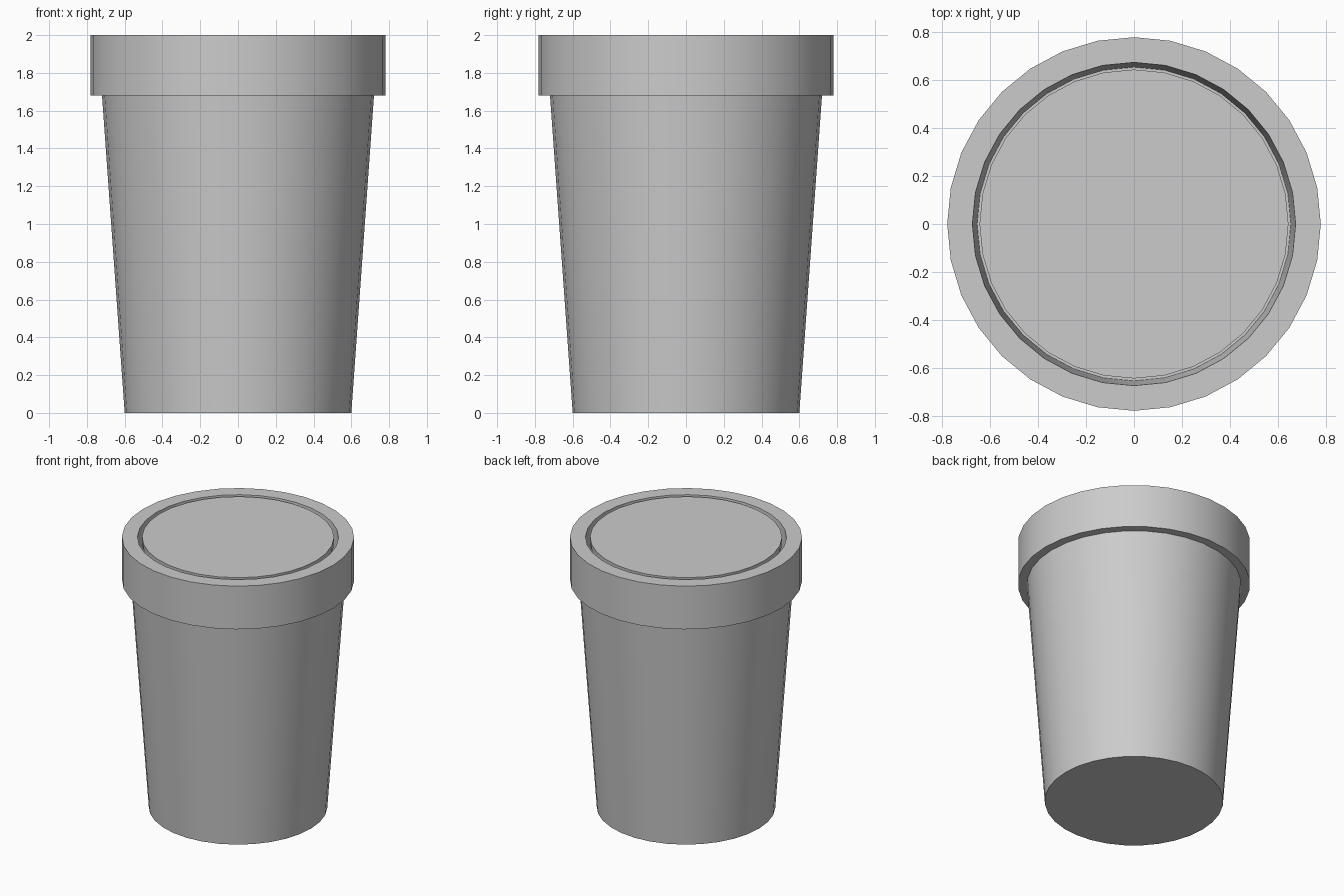
import bpy, bmesh, math

if "Cube" in bpy.data.objects:
    bpy.data.objects.remove(bpy.data.objects["Cube"])

SIDES = 32


def lathe(name, profile):
    """Revolve (radius, z) points about z; radius 0 closes the shape."""
    bm = bmesh.new()
    rings = []
    for r, z in profile:
        rings.append([bm.verts.new((r * math.cos(2 * math.pi * i / SIDES),
                                    r * math.sin(2 * math.pi * i / SIDES), z))
                      for i in range(SIDES)])
    for a, b in zip(rings, rings[1:]):
        for i in range(SIDES):
            j = (i + 1) % SIDES
            bm.faces.new((a[i], a[j], b[j], b[i]))
    # flat end caps
    bm.faces.new(rings[0])
    bm.faces.new(rings[-1])
    bmesh.ops.recalc_face_normals(bm, faces=bm.faces)
    mesh = bpy.data.meshes.new(name)
    bm.to_mesh(mesh)
    bm.free()
    obj = bpy.data.objects.new(name, mesh)
    bpy.context.collection.objects.link(obj)
    bpy.ops.object.select_all(action='DESELECT')
    obj.select_set(True)
    bpy.context.view_layer.objects.active = obj
    bpy.ops.object.shade_smooth_by_angle(angle=math.radians(30))
    return obj


# tapered pot with an overhanging rim and a recess for the filling
lathe("pot", [(0.60, 0.0), (0.72, 1.68), (0.78, 1.68), (0.78, 2.0),
              (0.675, 2.0), (0.655, 1.68)])

# filling, level with the rim, leaving a narrow gap all round
lathe("filling", [(0.625, 1.68), (0.645, 2.0)])
